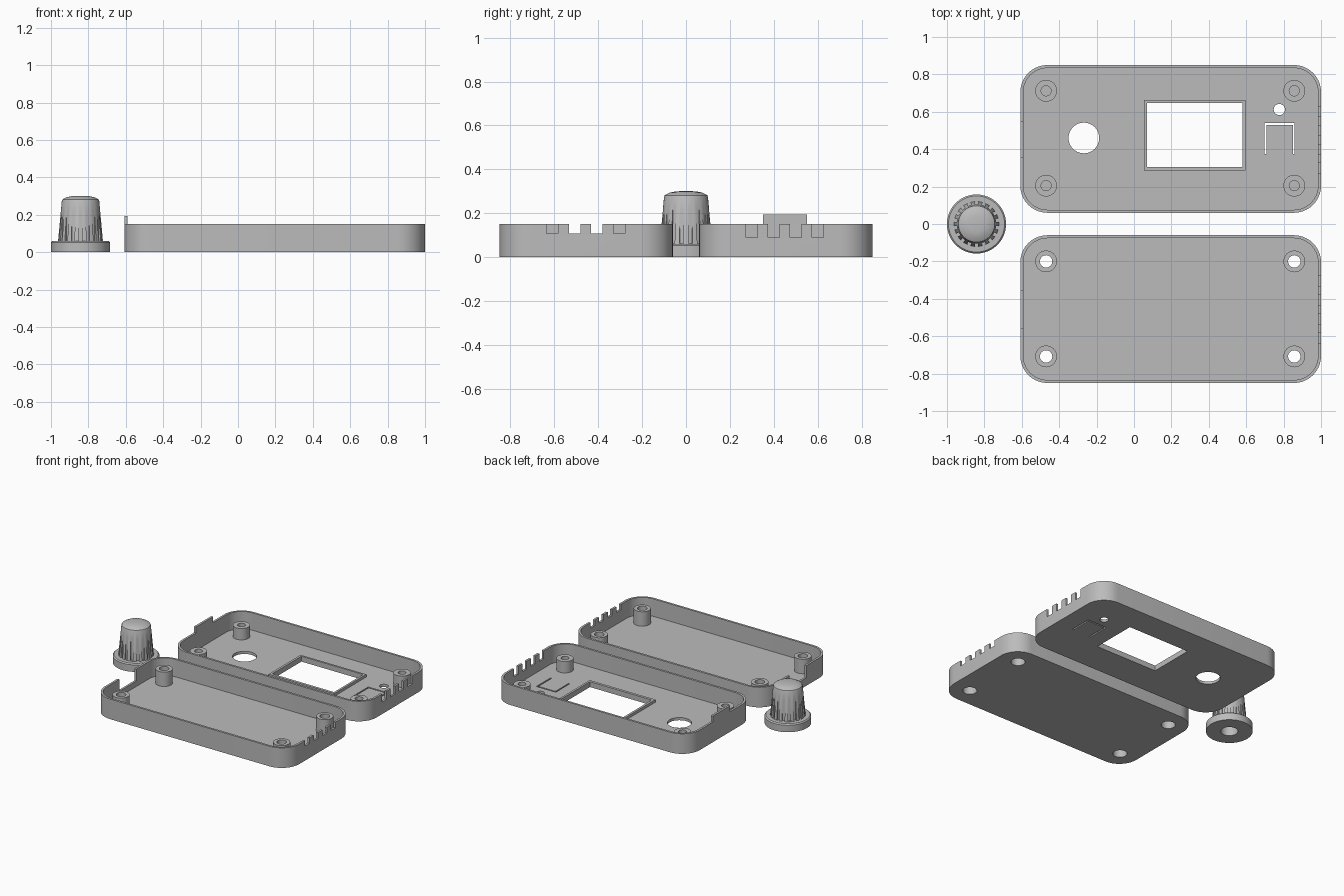
import bpy, bmesh, math

if "Cube" in bpy.data.objects:
    bpy.data.objects.remove(bpy.data.objects["Cube"])

grey = bpy.data.materials.new("light_grey")
grey.diffuse_color = (0.5, 0.5, 0.5, 1)
grey.use_nodes = True
grey.node_tree.nodes["Principled BSDF"].inputs["Base Color"].default_value = grey.diffuse_color


def prism(name, outline, z0, z1):
    """Extrude a flat outline from z0 to z1."""
    bm = bmesh.new()
    base = bm.faces.new([bm.verts.new((x, y, z0)) for x, y in outline])
    top = bmesh.ops.extrude_face_region(bm, geom=[base])["geom"]
    bmesh.ops.translate(bm, vec=(0, 0, z1 - z0),
                        verts=[v for v in top if isinstance(v, bmesh.types.BMVert)])
    bmesh.ops.recalc_face_normals(bm, faces=bm.faces)
    return finish(name, bm)


def finish(name, bm):
    mesh = bpy.data.meshes.new(name)
    bm.to_mesh(mesh)
    bm.free()
    mesh.materials.append(grey)
    ob = bpy.data.objects.new(name, mesh)
    bpy.context.collection.objects.link(ob)
    return ob


def box(name, x0, x1, y0, y1, z0, z1):
    return prism(name, [(x0, y0), (x1, y0), (x1, y1), (x0, y1)], z0, z1)


def cylinder(name, x, y, r, z0, z1, n=40):
    ring = [(x + r * math.cos(2 * math.pi * i / n), y + r * math.sin(2 * math.pi * i / n))
            for i in range(n)]
    return prism(name, ring, z0, z1)


def rounded(x0, x1, y0, y1, r, n=10):
    pts = []
    for k, (cx, cy) in enumerate([(x1 - r, y1 - r), (x0 + r, y1 - r),
                                  (x0 + r, y0 + r), (x1 - r, y0 + r)]):
        for i in range(n + 1):
            a = math.pi / 2 * (k + i / n)
            pts.append((cx + r * math.cos(a), cy + r * math.sin(a)))
    return pts


def combine(ob, tool, op="DIFFERENCE"):
    """Apply a boolean and remove the tool."""
    mod = ob.modifiers.new("cut", "BOOLEAN")
    mod.operation, mod.solver, mod.object = op, "EXACT", tool
    bpy.context.view_layer.objects.active = ob
    bpy.ops.object.modifier_apply(modifier=mod.name)
    bpy.data.objects.remove(tool)


def smooth(ob):
    bpy.ops.object.select_all(action="DESELECT")
    ob.select_set(True)
    bpy.context.view_layer.objects.active = ob
    bpy.ops.object.shade_smooth_by_angle(angle=math.radians(30))


X0, X1, WALL, FLOOR, HEIGHT = -0.608, 1.0, 0.016, 0.02, 0.15


def tray(name, y0, y1, boss_ys, boss_top, vent_ys, vent_z):
    ob = prism(name, rounded(X0, X1, y0, y1, 0.145), 0, HEIGHT)
    combine(ob, prism("cavity", rounded(X0 + WALL, X1 - WALL, y0 + WALL, y1 - WALL, 0.129),
                      FLOOR, 0.3))
    # screw posts
    for x in (-0.47, 0.857):
        for y in boss_ys:
            combine(ob, cylinder("post", x, y, 0.058, 0.01, boss_top), "UNION")
    # vent slots in the right wall
    for y in vent_ys:
        combine(ob, box("vent", 0.95, 1.1, y - 0.026, y + 0.026, vent_z, 0.3))
    return ob


# Front half: through screw holes with counterbores, port notch on the left
bottom = tray("bottom_case", -0.85, -0.06, (-0.2, -0.708), 0.128,
              (-0.61, -0.508, -0.406, -0.305), 0.108)
for x in (-0.47, 0.857):
    for y in (-0.2, -0.708):
        combine(bottom, cylinder("bore", x, y, 0.033, -0.1, 0.3))
        combine(bottom, cylinder("counterbore", x, y, 0.048, -0.1, 0.07))
combine(bottom, box("port", -0.7, -0.57, -0.555, -0.355, 0.06, 0.3))
smooth(bottom)

# Back half: blind screw posts, display window, shaft hole, button slit
top = tray("top_case", 0.06, 0.85, (0.205, 0.712), 0.105,
           (0.30, 0.40, 0.50, 0.60), 0.09)
for x in (-0.47, 0.857):
    for y in (0.205, 0.712):
        combine(top, cylinder("bore", x, y, 0.027, 0.03, 0.3))
combine(top, box("window_frame", 0.053, 0.596, 0.285, 0.663, 0.01, 0.04), "UNION")
combine(top, box("window", 0.07, 0.58, 0.305, 0.648, -0.1, 0.2))
combine(top, cylinder("shaft_hole", -0.268, 0.46, 0.082, -0.1, 0.2))
combine(top, cylinder("light_hole", 0.777, 0.612, 0.03, -0.1, 0.2))
a, b, c, d, t = 0.698, 0.859, 0.375, 0.54, 0.01
combine(top, prism("button_slit", [(a, c), (a + t, c), (a + t, d - t), (b - t, d - t),
                                   (b - t, c), (b, c), (b, d), (a, d)], -0.1, 0.2))
smooth(top)

# Raised tab on the left wall that closes the port notch
box("port_tab", X0, X0 + WALL, 0.352, 0.552, HEIGHT, 0.195)

# Knob: turned body with a shaft bore, then vertical grip grooves
KX, N = -0.842, 64
profile = [(0, 0.2), (0.058, 0.2), (0.058, 0), (0.158, 0), (0.158, 0.052), (0.15, 0.06),
           (0.12, 0.06), (0.1, 0.275), (0.097, 0.282), (0.075, 0.294), (0.045, 0.3), (0, 0.301)]
bm = bmesh.new()
verts = [bm.verts.new((r, 0, z)) for r, z in profile]
edges = [bm.edges.new(p) for p in zip(verts, verts[1:])]
bmesh.ops.spin(bm, geom=verts + edges, axis=(0, 0, 1), cent=(0, 0, 0),
               angle=2 * math.pi, steps=N, use_merge=True)
bmesh.ops.remove_doubles(bm, verts=bm.verts, dist=1e-5)
bmesh.ops.recalc_face_normals(bm, faces=bm.faces)
bmesh.ops.translate(bm, verts=bm.verts, vec=(KX, 0, 0))
knob = finish("knob", bm)
for i in range(18):
    g = 2 * math.pi * (i + 0.5) / 18
    co, si = math.cos(g), math.sin(g)
    outline = [(KX + r * co - w * si, r * si + w * co)
               for r, w in ((0.105, -0.009), (0.14, -0.009), (0.14, 0.009), (0.105, 0.009))]
    combine(knob, prism("groove", outline, 0.061, 0.25))
smooth(knob)
